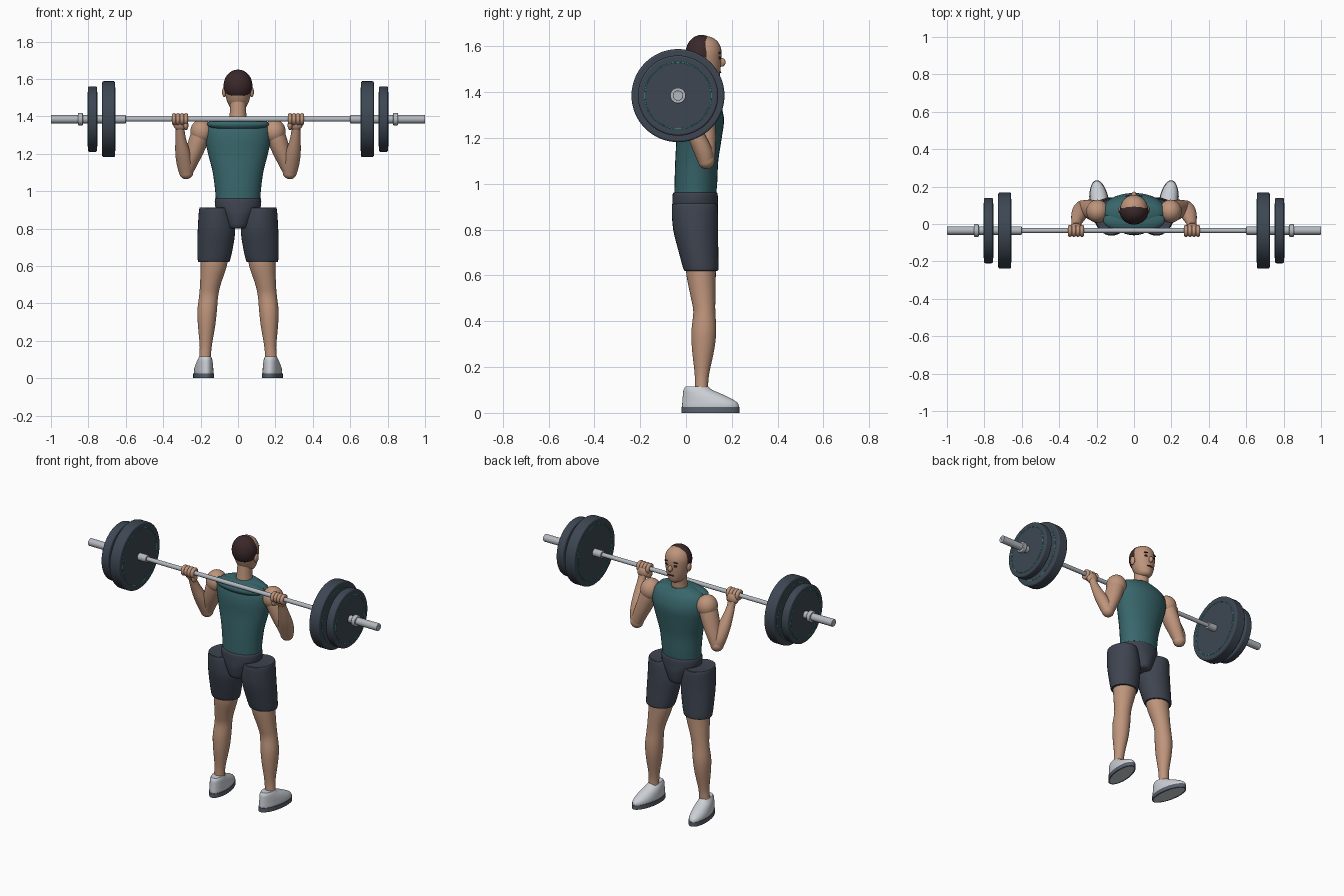
import bpy, bmesh, math
from mathutils import Vector

cube = bpy.data.objects.get("Cube")
if cube:
    bpy.data.objects.remove(cube, do_unlink=True)


def material(name, rgb):
    m = bpy.data.materials.new(name)
    m.use_nodes = True
    m.diffuse_color = (*rgb, 1)
    m.node_tree.nodes["Principled BSDF"].inputs["Base Color"].default_value = (*rgb, 1)
    return m


skin = material("skin", (.52, .3, .2))
hair = material("dark brown", (.042, .021, .023))
shirt = material("teal cloth", (.04, .135, .15))
shorts = material("navy cloth", (.048, .058, .08))
shoe = material("light grey", (.6, .63, .67))
sole = material("sole grey", (.1, .12, .15))
steel = material("steel", (.45, .48, .52))
iron = material("slate rubber", (.047, .062, .086))
accent = material("green accent", (.02, .4, .28))


def finish(obj, name, mat, angle=40):
    obj.name = name
    obj.data.materials.append(mat)
    bpy.ops.object.select_all(action='DESELECT')
    obj.select_set(True)
    bpy.context.view_layer.objects.active = obj
    bpy.ops.object.shade_smooth_by_angle(angle=math.radians(angle))
    return obj


def loft(name, rings, mat, side=1, steps=4, seg=32):
    """Smooth skin over horizontal ellipses given as (x, y, z, rx, ry)."""
    pts = [Vector(r) for r in rings]
    path = []
    for i in range(len(pts) - 1):
        a, b, c, d = pts[max(i - 1, 0)], pts[i], pts[i + 1], pts[min(i + 2, len(pts) - 1)]
        for k in range(steps):
            t = k / steps
            path.append(b + (c - a) * t / 2 + (a * 2 - b * 5 + c * 4 - d) * t * t / 2
                        + (b * 3 - a - c * 3 + d) * t ** 3 / 2)
    path.append(pts[-1])
    bm = bmesh.new()
    loops = []
    for x, y, z, rx, ry in path:
        angles = [math.tau * j / seg for j in range(seg)]
        loops.append([bm.verts.new((side * (x + rx * math.cos(a)), y + ry * math.sin(a), z))
                      for a in angles])
    for lo, hi in zip(loops, loops[1:]):
        for j in range(seg):
            k = (j + 1) % seg
            bm.faces.new((lo[j], lo[k], hi[k], hi[j]))
    bm.faces.new(loops[0])
    bm.faces.new(loops[-1])
    bmesh.ops.recalc_face_normals(bm, faces=bm.faces)
    mesh = bpy.data.meshes.new(name)
    bm.to_mesh(mesh)
    bm.free()
    obj = bpy.data.objects.new(name, mesh)
    bpy.context.collection.objects.link(obj)
    return finish(obj, name, mat)


def ball(name, loc, size, mat, rot=(0, 0, 0)):
    bpy.ops.mesh.primitive_uv_sphere_add(segments=32, ring_count=20, radius=1, location=loc, rotation=rot)
    bpy.context.object.scale = size
    return finish(bpy.context.object, name, mat)


BAR_Y, BAR_Z = -.035, 1.385


def disc(name, x0, x1, radius, mat, bevel=0):
    """Cylinder along the bar from x0 to x1."""
    bpy.ops.mesh.primitive_cylinder_add(vertices=64, radius=radius, depth=abs(x1 - x0),
                                        location=((x0 + x1) / 2, BAR_Y, BAR_Z), rotation=(0, math.pi / 2, 0))
    obj = bpy.context.object
    if bevel:
        mod = obj.modifiers.new("rounded rim", 'BEVEL')
        mod.width, mod.segments, mod.limit_method = bevel, 3, 'ANGLE'
    return finish(obj, name, mat)


def ring(name, x, major, minor, mat, y=BAR_Y, z=BAR_Z):
    bpy.ops.mesh.primitive_torus_add(major_radius=major, minor_radius=minor, major_segments=64, minor_segments=10,
                                     location=(x, y, z), rotation=(0, math.pi / 2, 0))
    return finish(bpy.context.object, name, mat)


# Torso and hips
loft("shirt_torso", [(0, .04, .94, .118, .09), (0, .043, 1, .122, .093), (0, .047, 1.1, .135, .094),
                     (0, .057, 1.2, .16, .099), (0, .062, 1.28, .176, .104), (0, .06, 1.34, .172, .092),
                     (0, .06, 1.375, .14, .07), (0, .06, 1.395, .08, .055)], shirt)
ball("shirt_yoke", (0, .02, 1.358), (.165, .068, .038), shirt)
loft("shorts_waist", [(0, .04, .8, .06, .075), (0, .04, .815, .068, .09), (0, .04, .87, .095, .1),
                      (0, .04, .91, .12, .1), (0, .04, .955, .124, .098), (0, .04, .962, .116, .09)], shorts)

# Neck and head
loft("neck", [(0, .06, 1.36, .05, .05), (0, .065, 1.42, .044, .046), (0, .075, 1.5, .044, .046)], skin)
loft("head", [(0, .098, 1.435, .022, .028), (0, .094, 1.448, .042, .047), (0, .086, 1.485, .06, .063),
              (0, .08, 1.54, .072, .074), (0, .08, 1.585, .072, .074), (0, .08, 1.62, .056, .059),
              (0, .08, 1.64, .028, .031), (0, .08, 1.645, .006, .006)], skin)
hair_cap = ball("hair", (0, .068, 1.565), (.077, .071, .085), hair)
bm = bmesh.new()
bm.from_mesh(hair_cap.data)
bmesh.ops.bisect_plane(bm, geom=bm.verts[:] + bm.edges[:] + bm.faces[:],
                       plane_co=(0, 0, -.4), plane_no=(0, .35, -1), clear_outer=True)
bmesh.ops.holes_fill(bm, edges=bm.edges[:])
bm.to_mesh(hair_cap.data)
bm.free()
ball("nose", (0, .156, 1.53), (.013, .017, .019), skin)
ball("mouth", (0, .148, 1.487), (.022, .006, .004), hair)

for s, tag in ((1, "left"), (-1, "right")):
    # Face details
    ball(tag + "_ear", (s * .074, .075, 1.53), (.011, .018, .027), skin)
    ball(tag + "_eye", (s * .027, .145, 1.55), (.011, .008, .007), hair)
    ball(tag + "_eyebrow", (s * .028, .147, 1.572), (.018, .007, .004), hair, (0, s * .12, 0))

    # Legs
    loft(tag + "_shorts_leg", [(.125, .038, .912, .076, .088), (.122, .038, .902, .086, .1),
                               (.115, .042, .8, .1, .098), (.122, .055, .7, .095, .086),
                               (.129, .065, .63, .086, .077), (.13, .066, .62, .08, .07)], shorts, s)
    loft(tag + "_leg", [(.125, .065, .68, .075, .067), (.13, .066, .6, .07, .064),
                        (.148, .075, .5, .055, .053), (.157, .08, .44, .051, .048),
                        (.165, .078, .36, .052, .054), (.168, .075, .28, .046, .049),
                        (.172, .07, .18, .033, .033), (.175, .068, .13, .031, .029),
                        (.178, .068, .08, .033, .03)], skin, s)

    # Shoes, turned slightly outward
    upper = loft(tag + "_shoe", [(0, 0, .002, .046, .122), (0, 0, .03, .05, .125), (0, -.006, .05, .049, .118),
                                 (0, -.028, .075, .045, .094), (0, -.055, .1, .038, .064),
                                 (0, -.06, .115, .031, .05)], shoe, s)
    welt = loft(tag + "_sole", [(0, 0, 0, .053, .128), (0, 0, .026, .053, .128)], sole, s, 1)
    welt.data.materials.append(shoe)
    bm = bmesh.new()
    bm.from_mesh(welt.data)
    bottom = [f for f in bm.faces if f.normal.z < -.9]
    bmesh.ops.inset_region(bm, faces=bottom, thickness=.009)
    for f in bottom:
        f.material_index = 1
    bm.to_mesh(welt.data)
    bm.free()
    for part in (upper, welt):
        part.location = (s * .184, .107, 0)
        part.rotation_euler.z = -s * .14

    # Arms bent up to the bar
    ball(tag + "_shoulder", (s * .195, .068, 1.318), (.06, .062, .066), skin)
    loft(tag + "_upper_arm", [(.195, .068, 1.34, .045, .045), (.205, .07, 1.29, .054, .055),
                              (.232, .078, 1.21, .05, .052), (.26, .086, 1.14, .042, .042),
                              (.278, .09, 1.09, .034, .034)], skin, s)
    ball(tag + "_elbow", (s * .277, .089, 1.102), (.038, .037, .038), skin)
    loft(tag + "_forearm", [(.277, .088, 1.09, .036, .034), (.284, .075, 1.14, .043, .042),
                            (.294, .05, 1.2, .041, .041), (.305, .018, 1.27, .03, .031),
                            (.309, -.004, 1.32, .024, .024), (.31, -.015, 1.35, .025, .022)], skin, s)

    # Hands gripping the bar
    ball(tag + "_palm", (s * .31, -.02, 1.362), (.038, .024, .037), skin)
    for i in range(4):
        ring(f"{tag}_finger_{i + 1}", s * (.278 + .0215 * i), .021, .0115, skin, BAR_Y - .002)
    ball(tag + "_thumb", (s * .278, -.035, 1.352), (.013, .025, .026), skin)

    # Barbell end
    disc(tag + "_sleeve", s * .6, s, .0225, steel, .003)
    disc(tag + "_sleeve_end", s * .99, s * 1.0, .009, sole)
    disc(tag + "_collar", s * .83, s * .855, .034, steel, .004)
    for label, x0, x1, r in (("large", .657, .726, .203), ("small", .754, .802, .175)):
        disc(f"{tag}_{label}_plate", s * x0, s * x1, r, iron, .008)
        for x in (x0, x1):
            ring(f"{tag}_{label}_plate_stripe", s * x, r * .83, .0016, accent)

# Bar shaft
disc("bar_shaft", -.62, .62, .013, steel)
